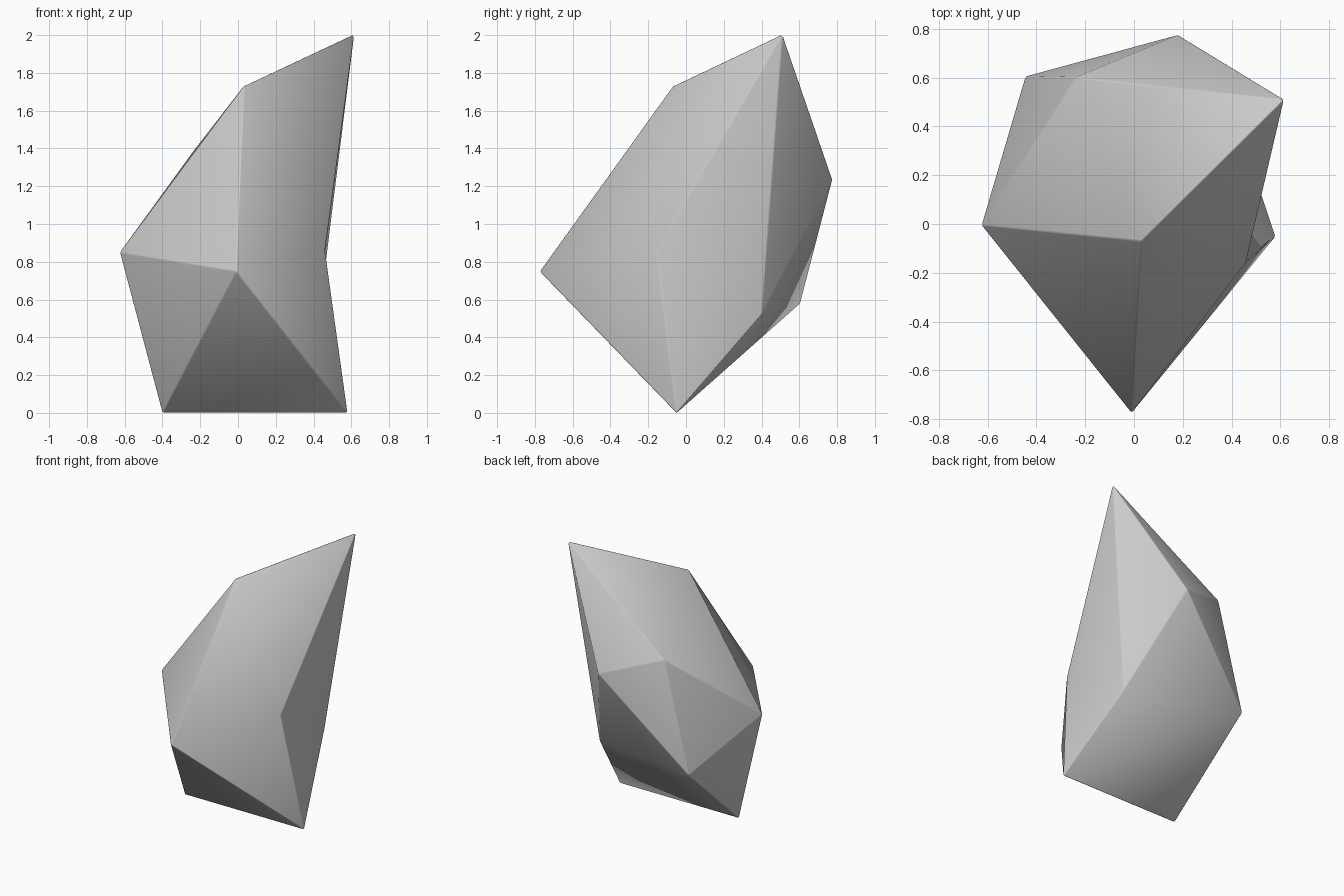
import bpy, bmesh

if "Cube" in bpy.data.objects:
    bpy.data.objects.remove(bpy.data.objects["Cube"])

# Corner points of the faceted crystal
P = {
    'A': (0.615, 0.51, 2.005),    # tip
    'B': (0.03, -0.07, 1.73),     # front shoulder
    'C': (-0.625, -0.005, 0.85),  # left corner
    'D': (-0.01, -0.775, 0.75),   # front corner
    'E': (-0.40, -0.05, 0.0),     # foot, left
    'F': (0.58, -0.05, 0.0),      # foot, right
    'G': (0.18, 0.775, 1.235),    # back corner
    'H': (-0.445, 0.605, 0.58),   # low back-left corner
    'I': (0.46, -0.155, 0.86),    # right-side dent, front
    'J': (0.43, 0.40, 0.52),      # right-side dent, back
    'K': (-0.24, 0.60, 1.38),     # back-left shoulder
}
FACETS = ("ABK BCK CKH CHE CED BCD DEF DFI DIB BIA "
          "AIJ IFJ AJG AGK KGH GJH JFH HFE").split()
SOFT = {frozenset(e) for e in ("BK", "DI", "BI", "IJ", "JH", "FH")}

# Build the facets
bm = bmesh.new()
v = {k: bm.verts.new(co) for k, co in P.items()}
name_of = {vert: k for k, vert in v.items()}
for f in FACETS:
    bm.faces.new([v[k] for k in f])
bmesh.ops.recalc_face_normals(bm, faces=bm.faces)

# Tiny rounding along the crisp edges only
crisp = [e for e in bm.edges
         if frozenset(name_of[x] for x in e.verts) not in SOFT]
bmesh.ops.bevel(bm, geom=crisp, offset=0.006, segments=2, profile=0.5,
                affect='EDGES', clamp_overlap=True)
for f in bm.faces:
    f.smooth = True

me = bpy.data.meshes.new("crystal_rock")
bm.to_mesh(me)
bm.free()
rock = bpy.data.objects.new("crystal_rock", me)
bpy.context.collection.objects.link(rock)
